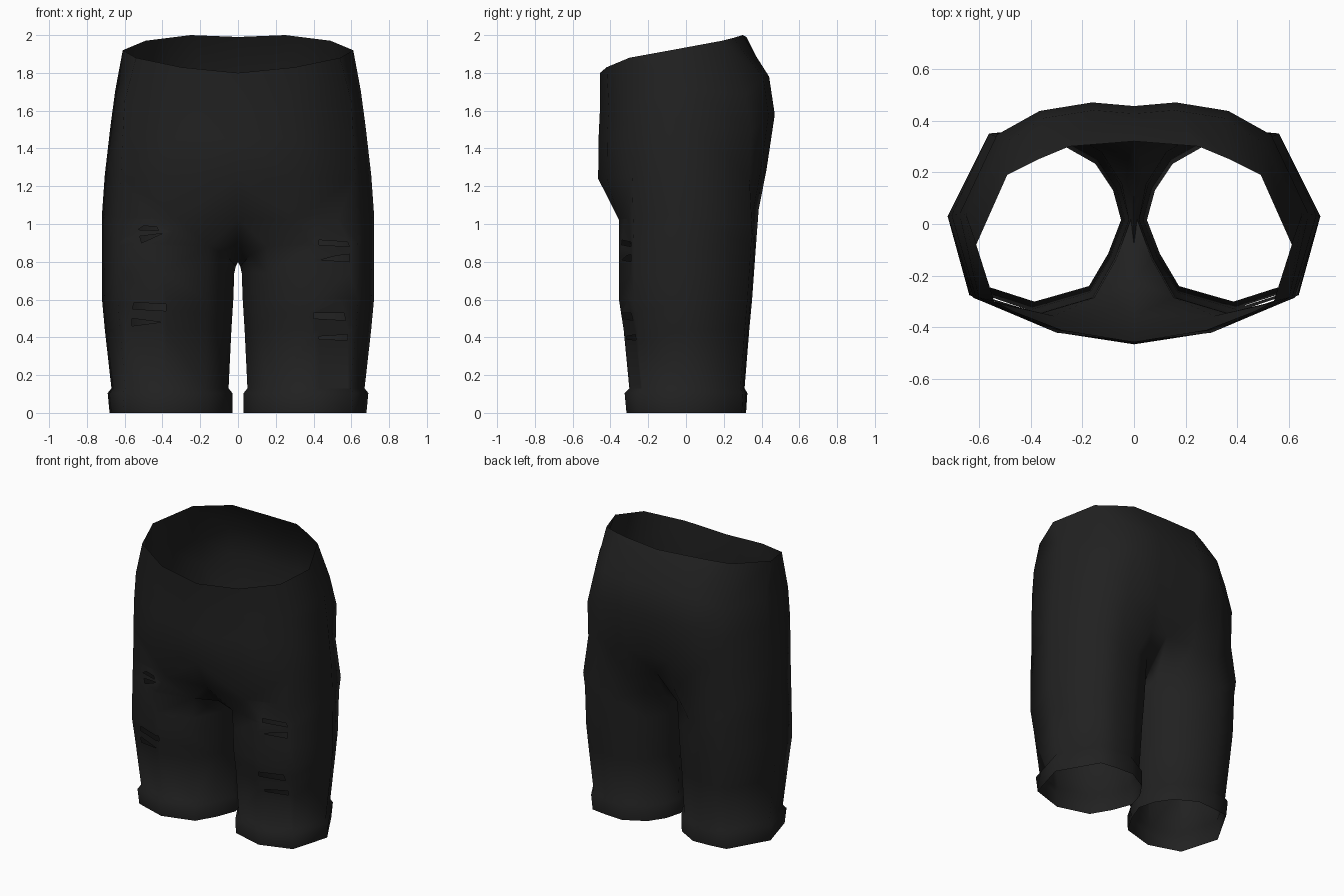
import bpy, bmesh, math
from mathutils import Vector

cube = bpy.data.objects.get("Cube")
if cube:
    bpy.data.objects.remove(cube, do_unlink=True)

# Single dark cloth colour
cloth = bpy.data.materials.new("black_cloth")
cloth.use_nodes = True
colour = (0.015, 0.015, 0.015, 1)
cloth.diffuse_color = colour
bsdf = cloth.node_tree.nodes["Principled BSDF"]
bsdf.inputs["Base Color"].default_value = colour
bsdf.inputs["Roughness"].default_value = 0.9

# Half waistline, front centre to back centre
RIM = [(0, -.455, 1.80), (.3, -.42, 1.83), (.54, -.30, 1.88), (.61, -.08, 1.92),
       (.49, .19, 1.97), (.37, .25, 1.985), (.25, .30, 2.0), (0, .32, 1.99)]
# Half hip outline and whole leg outline, as fractions of their size
HIP = [(0, -1), (.43, -.9), (.85, -.61), (1, .08), (.78, .76), (.54, .93), (.24, 1), (0, .97)]
LEG = [(.2, -.8), (.54, -1), (.88, -.775), (1, .08), (.76, .93), (.58, .98),
       (.38, 1), (.16, .75), (.05, .42), (0, .05), (.08, -.38)]
FRONT_CORNER, BACK_CORNER = 2, 4


def hip_ring(z_front, z_back, width, front, back, front_corner, back_corner):
    """Hip outline with its two side corners placed exactly."""
    ring = []
    for u, v in HIP:
        z = z_front + (z_back - z_front) * (v + 1) / 2
        ring.append((u * width, v * (front if v < 0 else back), z))
    ring[FRONT_CORNER] = front_corner + (ring[FRONT_CORNER][2],)
    ring[BACK_CORNER] = back_corner
    return ring


def leg_ring(z, inner, outer, front, back):
    return [(inner + u * (outer - inner), v * (front if v < 0 else back), z) for u, v in LEG]


def loft(bm, rings, closed):
    """Join neighbouring rings of points with quads."""
    rows = [[bm.verts.new(p) for p in r] for r in rings]
    for a, b in zip(rows, rows[1:]):
        n = len(a)
        for i in range(n if closed else n - 1):
            j = (i + 1) % n
            bm.faces.new((a[i], a[j], b[j], b[i]))


def mirror_x(bm):
    copy = bmesh.ops.duplicate(bm, geom=bm.verts[:] + bm.edges[:] + bm.faces[:])["geom"]
    for v in copy:
        if isinstance(v, bmesh.types.BMVert):
            v.co.x *= -1


def cut_rip(bm, outline):
    """Open a convex hole, given in front view, through the front cloth."""
    pts = [Vector((x, 0, z)) for x, z in outline]
    mid = sum(pts, Vector()) / len(pts)
    sides = []
    for p, q in zip(pts, pts[1:] + pts[:1]):
        n = Vector((q.z - p.z, 0, p.x - q.x)).normalized()
        sides.append((p, n if n.dot(mid - p) < 0 else -n))
    xs, zs = [p.x for p in pts], [p.z for p in pts]
    for p, n in sides:
        near = []
        for f in bm.faces:
            fx = [v.co.x for v in f.verts]
            fz = [v.co.z for v in f.verts]
            if (f.calc_center_median().y < -.1 and min(fx) < max(xs) and max(fx) > min(xs)
                    and min(fz) < max(zs) and max(fz) > min(zs)):
                near.append(f)
        geom = near + list({e for f in near for e in f.edges}) + list({v for f in near for v in f.verts})
        bmesh.ops.bisect_plane(bm, geom=geom, dist=1e-5, plane_co=p, plane_no=n)
    hole = []
    for f in bm.faces:
        c = f.calc_center_median()
        if c.y < -.1 and all((c - p).dot(n) < 0 for p, n in sides):
            hole.append(f)
    bmesh.ops.delete(bm, geom=hole, context='FACES')


# Hips: waist down to the top of the legs
bm = bmesh.new()
leg_top = hip_ring(1.02, 1.08, .72, .395, .385, (.625, -.28), (.56, .35, .98))
leg_top[0] = (0, -.355, 1.03)
leg_top[-1] = (0, .33, 1.12)
loft(bm, [RIM,
          hip_ring(1.62, 1.78, .65, .455, .44, (.60, -.285), (.50, .313, 1.69)),
          hip_ring(1.45, 1.58, .675, .463, .47, (.61, -.29), (.53, .345, 1.49)),
          hip_ring(1.24, 1.28, .705, .465, .425, (.62, -.285), (.53, .336, 1.24)),
          leg_top], closed=False)

# Inner thigh just below the crotch arches between the legs
thigh = leg_ring(.88, .012, .72, .355, .37)
for i, z in enumerate((.93, .87, .775, .84), start=7):
    thigh[i] = (thigh[i][0], thigh[i][1], z)

# Legs with turned-up cuffs: the crotch seam closes the top ring
seam = [(0, .17, .95), (0, -.08, .80), (0, -.22, .88)]
loft(bm, [leg_top + seam,
          thigh,
          leg_ring(.74, .02, .72, .355, .36),
          leg_ring(.60, .025, .72, .355, .35),
          leg_ring(.44, .035, .705, .33, .335),
          leg_ring(.13, .05, .67, .30, .31),
          leg_ring(.105, .03, .69, .325, .325),
          leg_ring(0, .03, .68, .315, .318)], closed=True)
mirror_x(bm)
bmesh.ops.remove_doubles(bm, verts=bm.verts[:], dist=.001)

# Rips in the thighs
for rip in [
    [(-.53, .97), (-.42, .965), (-.43, .985), (-.50, .99)],
    [(-.51, .90), (-.40, .95), (-.52, .935)],
    [(-.56, .55), (-.38, .54), (-.38, .575), (-.55, .585)],
    [(-.56, .46), (-.41, .48), (-.56, .50)],
    [(.43, .89), (.59, .88), (.58, .905), (.43, .915)],
    [(.44, .81), (.59, .80), (.59, .84), (.52, .832)],
    [(.40, .50), (.57, .49), (.56, .53), (.40, .53)],
    [(.43, .39), (.58, .385), (.58, .415), (.43, .405)],
]:
    cut_rip(bm, rip)

# Smooth cloth object
bmesh.ops.recalc_face_normals(bm, faces=bm.faces[:])
mesh = bpy.data.meshes.new("shorts")
bm.to_mesh(mesh)
bm.free()
mesh.materials.append(cloth)
shorts = bpy.data.objects.new("shorts", mesh)
bpy.context.collection.objects.link(shorts)
bpy.ops.object.select_all(action='DESELECT')
shorts.select_set(True)
bpy.context.view_layer.objects.active = shorts
bpy.ops.object.shade_smooth_by_angle(angle=math.radians(80))
